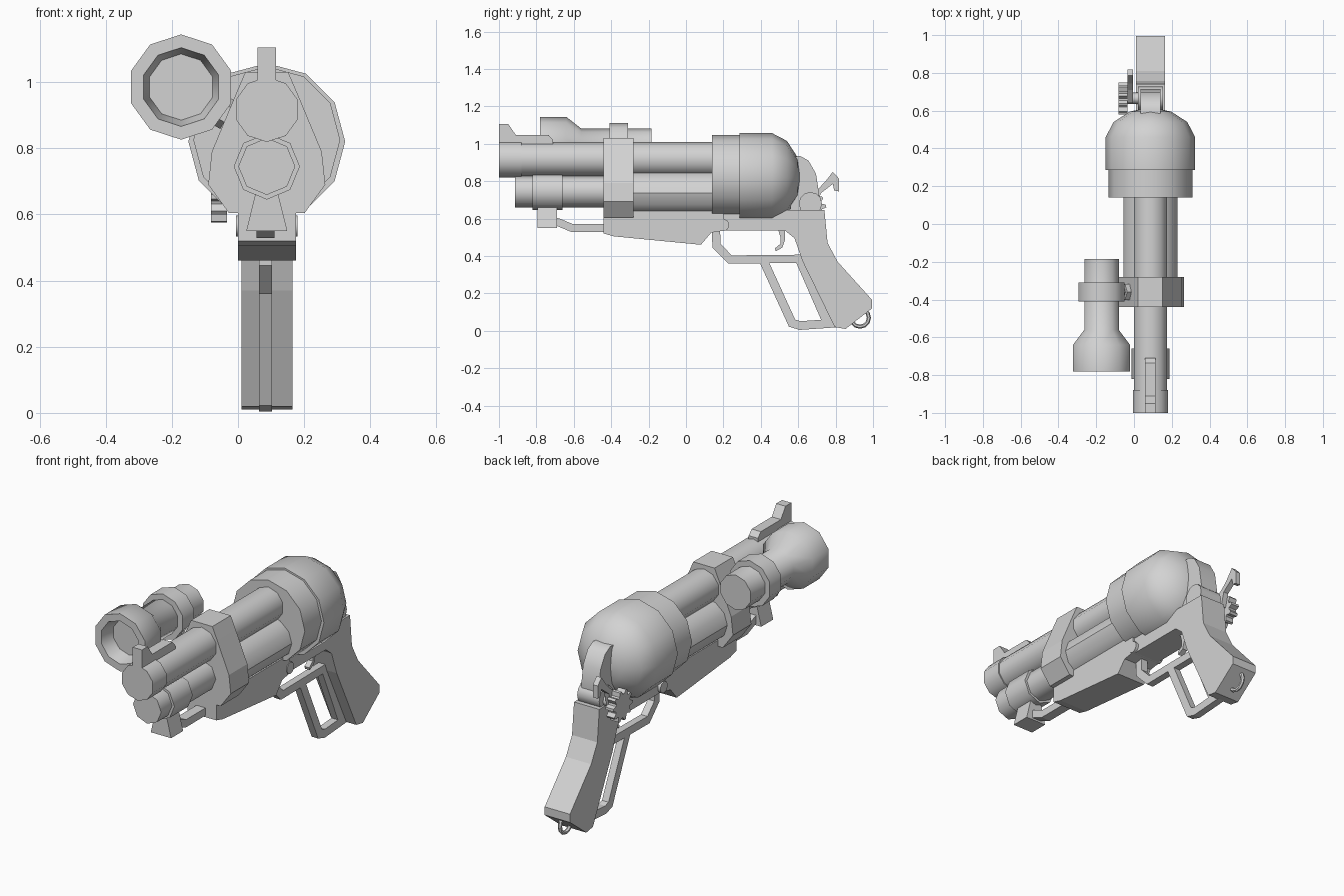
import bpy, bmesh, math
from mathutils import Vector

if "Cube" in bpy.data.objects:
    bpy.data.objects.remove(bpy.data.objects["Cube"])

CX = 0.087  # centre line of the gun body
grey = bpy.data.materials.new("gunmetal_grey")
grey.diffuse_color = (0.65, 0.65, 0.65, 1)
grey.use_nodes = True
grey.node_tree.nodes["Principled BSDF"].inputs["Base Color"].default_value = grey.diffuse_color


def finish(bm, name, smooth=None):
    bmesh.ops.recalc_face_normals(bm, faces=bm.faces)
    me = bpy.data.meshes.new(name)
    bm.to_mesh(me)
    bm.free()
    me.materials.append(grey)
    ob = bpy.data.objects.new(name, me)
    bpy.context.collection.objects.link(ob)
    if smooth:
        for p in me.polygons:
            p.use_smooth = True
        me.set_sharp_from_angle(angle=math.radians(smooth))
    return ob


def lathe(name, origin, profile, n, smooth, axis=(0, 1, 0), sx=1.0, turn=90):
    """Turn (distance, radius) pairs around an axis through origin."""
    a = Vector(axis).normalized()
    v = Vector((0, 0, 1)) if abs(a.z) < 0.9 else Vector((0, 1, 0))
    u = v.cross(a).normalized()
    v = a.cross(u)
    bm, rings = bmesh.new(), []
    for d, r in profile:
        ring = []
        for i in range(n):
            t = math.radians(turn) + 2 * math.pi * i / n
            ring.append(bm.verts.new(Vector(origin) + a * d + u * (r * sx * math.cos(t)) + v * (r * math.sin(t))))
        rings.append(ring)
    for p, q in zip(rings, rings[1:]):
        for i in range(n):
            bm.faces.new((p[i], p[(i + 1) % n], q[(i + 1) % n], q[i]))
    bm.faces.new(rings[0])
    bm.faces.new(rings[-1])
    return finish(bm, name, smooth)


def slab(name, pts, x0, x1, smooth=None):
    """Side outline of (y, z) points given thickness from x0 to x1."""
    bm = bmesh.new()
    f = bm.faces.new([bm.verts.new((x0, y, z)) for y, z in pts])
    r = bmesh.ops.extrude_face_region(bm, geom=[f])
    bmesh.ops.translate(bm, vec=(x1 - x0, 0, 0), verts=[g for g in r["geom"] if isinstance(g, bmesh.types.BMVert)])
    return finish(bm, name, smooth)


def strip(name, path, thick, width):
    """Bar of rectangular section following (y, z) points, mitred at the corners."""
    p = [Vector(q) for q in path]
    left, right = [], []
    for i, q in enumerate(p):
        dirs = []
        if i > 0:
            dirs.append((q - p[i - 1]).normalized())
        if i < len(p) - 1:
            dirs.append((p[i + 1] - q).normalized())
        m = sum(dirs, Vector((0, 0))).normalized()
        nrm = Vector((-m.y, m.x))
        k = thick / 2 / max(0.5, m.dot(dirs[0]))
        left.append(q + nrm * k)
        right.append(q - nrm * k)
    return slab(name, left + right[::-1], CX - 0.004 - width / 2, CX - 0.004 + width / 2)


def front_prism(name, half, y0, y1):
    """Mirrored front outline of (half width, z) points, from y0 to y1."""
    pts = [(CX + x, z) for x, z in half] + [(CX - x, z) for x, z in half[::-1]]
    bm = bmesh.new()
    a = [bm.verts.new((x, y0, z)) for x, z in pts]
    b = [bm.verts.new((x, y1, z)) for x, z in pts]
    bm.faces.new(a)
    bm.faces.new(b)
    for i in range(len(pts)):
        j = (i + 1) % len(pts)
        bm.faces.new((a[i], a[j], b[j], b[i]))
    return finish(bm, name)


# Rounded drum body with its front collar
lathe("drum_body", (CX, 0, 0.82), [(0.285, 0.237), (0.46, 0.237), (0.54, 0.195), (0.595, 0.11), (0.612, 0.03)], 12, 35)
lathe("drum_collar", (CX, 0, 0.825), [(0.14, 0.222), (0.29, 0.222)], 12, 35)

# Barrels
lathe("upper_barrel", (CX, 0, 0.917), [(-1, 0.098), (-0.88, 0.098), (-0.88, 0.092), (0.15, 0.092)], 10, 40)
lathe("lower_barrel", (CX, 0, 0.745), [(-0.915, 0.086), (-0.82, 0.086), (-0.82, 0.1), (-0.66, 0.1),
                                      (-0.66, 0.086), (-0.4, 0.086)], 8, 47)
lathe("rear_lower_tube", (CX, 0, 0.736), [(-0.3, 0.121), (0.15, 0.121)], 12, 35, sx=1.18)

# Clamp around both barrels
front_prism("barrel_clamp", [(0.065, 1.03), (0.095, 0.96), (0.166, 0.79), (0.177, 0.69), (0.115, 0.605)], -0.44, -0.28)

# Front sight
slab("front_sight", [(-1, 0.99), (-1, 1.105), (-0.95, 1.105), (-0.91, 1.047), (-0.735, 1.047), (-0.71, 1.02), (-0.71, 0.99)],
     CX - 0.028, CX + 0.028)

# Scope with hollow bell, ring and mounting bolt
S = (-0.172, 0, 0.985)
lathe("scope", S, [(-0.70, 0.1), (-0.78, 0.119), (-0.78, 0.159), (-0.64, 0.159), (-0.56, 0.096), (-0.185, 0.096)], 10, 38)
lathe("scope_ring", S, [(-0.41, 0.127), (-0.31, 0.127)], 10, 38)
lathe("scope_mount", (-0.09, -0.36, 0.935), [(0, 0.03), (0.035, 0.03), (0.035, 0.048), (0.07, 0.048), (0.07, 0.03), (0.15, 0.03)],
      6, None, axis=(0.86, 0, -0.5))

# Fore-end, front bracket and connecting rod
slab("fore_end", [(-0.44, 0.64), (-0.44, 0.52), (-0.385, 0.505), (0.08, 0.46), (0.135, 0.525), (0.2, 0.535), (0.2, 0.64)],
     CX - 0.087, CX + 0.089)
front_prism("rod_bracket", [(0.03, 0.68), (0.062, 0.55)], -0.795, -0.69)
strip("bracket_rod", [(-0.72, 0.59), (-0.69, 0.583), (-0.61, 0.55), (-0.42, 0.55)], 0.042, 0.055)

# Receiver and grip in one outline
slab("receiver_grip", [(0.14, 0.65), (0.14, 0.535), (0.53, 0.535), (0.58, 0.495), (0.624, 0.37), (0.795, 0.02), (0.853, 0.01),
                       (0.995, 0.12), (0.995, 0.165), (0.81, 0.37), (0.757, 0.47), (0.74, 0.645)], CX - 0.077, CX + 0.077)
lathe("pivot_pin", (CX, 0.2, 0.565), [(-0.093, 0.032), (0.093, 0.032)], 10, 40, axis=(1, 0, 0))

# Curved backstrap and its hinge
slab("backstrap", [(0.56, 0.64), (0.56, 0.93), (0.61, 0.935), (0.655, 0.91), (0.695, 0.84), (0.712, 0.73), (0.70, 0.64)],
     CX - 0.053, CX + 0.053, 40)
lathe("hinge", (CX, 0.665, 0.68), [(-0.067, 0.062), (0.067, 0.062)], 12, 35, axis=(1, 0, 0))

# Cocking spur, shaft and toothed wheel on the left side
slab("cocking_spur", [(0.64, 0.66), (0.64, 0.71), (0.71, 0.762), (0.745, 0.798), (0.785, 0.85), (0.817, 0.815), (0.817, 0.745),
                      (0.792, 0.75), (0.785, 0.785), (0.72, 0.735), (0.70, 0.66)], -0.035, -0.005)
lathe("wheel_shaft", (0, 0.665, 0.665), [(-0.06, 0.03), (0.05, 0.03)], 8, 47, axis=(1, 0, 0))
teeth = []
for i in range(40):
    r = 0.085 if i % 4 < 2 else 0.064
    a = 2 * math.pi * i / 40
    teeth.append((0.665 + r * math.cos(a), 0.66 + r * math.sin(a)))
slab("toothed_wheel", teeth, -0.082, -0.034)

# Trigger
slab("trigger", [(0.49, 0.55), (0.505, 0.50), (0.505, 0.465), (0.475, 0.44), (0.48, 0.425), (0.515, 0.445), (0.53, 0.49),
                 (0.53, 0.55)], CX - 0.015, CX + 0.015)

# Lever guard and hand loop
strip("trigger_guard", [(0.16, 0.55), (0.163, 0.455), (0.236, 0.381), (0.62, 0.385)], 0.044, 0.04)
strip("hand_loop", [(0.41, 0.385), (0.567, 0.041), (0.61, 0.028), (0.81, 0.042)], 0.046, 0.04)
strip("loop_rear_bar", [(0.61, 0.385), (0.765, 0.03)], 0.055, 0.04)

# Lanyard ring under the grip
bpy.ops.mesh.primitive_torus_add(major_radius=0.048, minor_radius=0.011, major_segments=12, minor_segments=6,
                                 location=(CX - 0.004, 0.93, 0.07), rotation=(0, math.pi / 2, 0))
ring = bpy.context.object
ring.name = "lanyard_ring"
ring.data.materials.append(grey)
